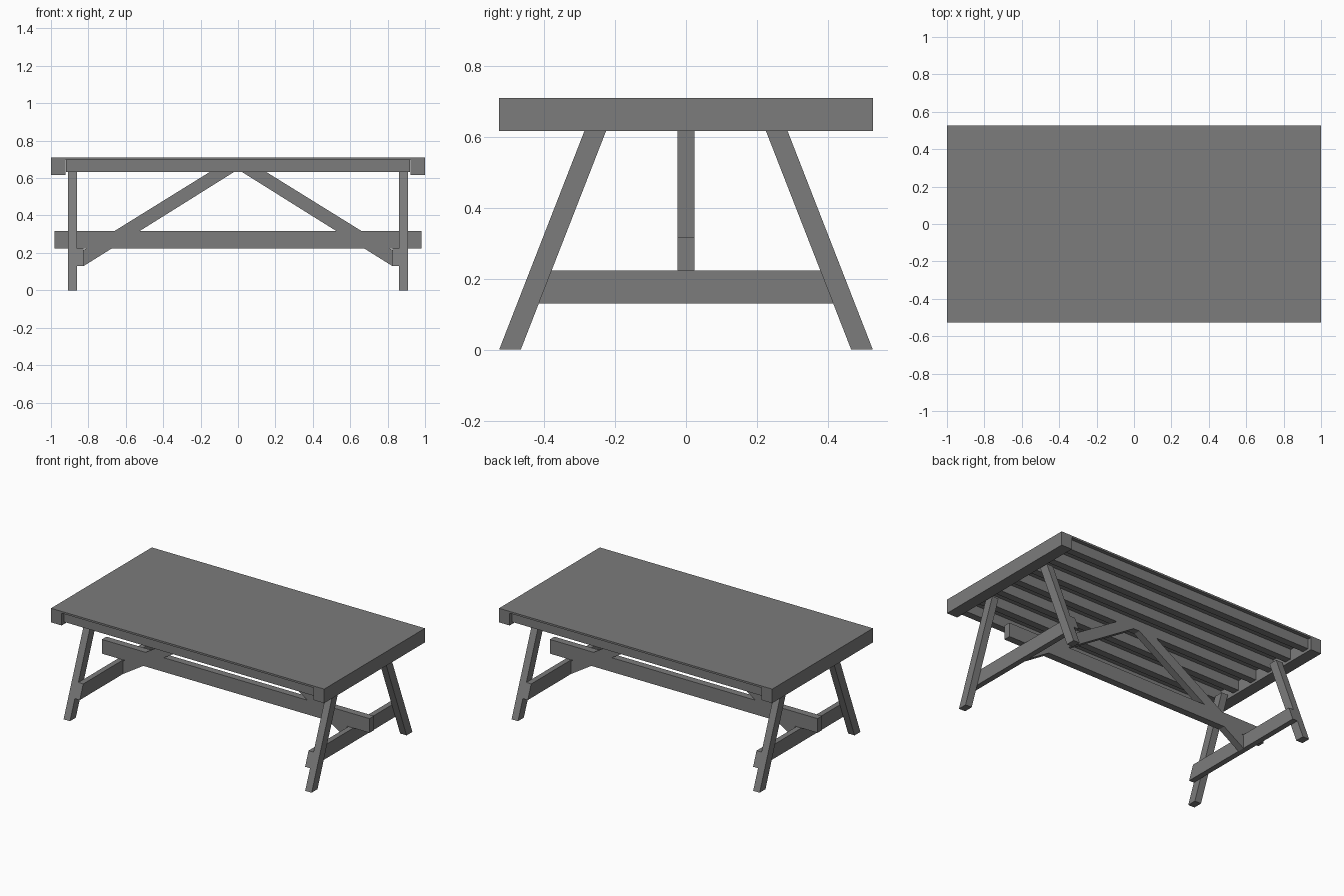
import bpy
import bmesh
from mathutils import Vector

cube = bpy.data.objects.get("Cube")
if cube:
    bpy.data.objects.remove(cube, do_unlink=True)

# Single wood-stain grey
GREY = (0.2, 0.2, 0.2, 1.0)
grey = bpy.data.materials.new("grey")
grey.use_nodes = True
grey.diffuse_color = GREY
grey.node_tree.nodes["Principled BSDF"].inputs["Base Color"].default_value = GREY


def prism(name, points, axis, low, high):
    """Extrude a flat outline along x (outline in y, z) or y (outline in x, z)."""
    bm = bmesh.new()
    place = (lambda a, b: (low, a, b)) if axis == "x" else (lambda a, b: (a, low, b))
    face = bm.faces.new([bm.verts.new(place(a, b)) for a, b in points])
    out = bmesh.ops.extrude_face_region(bm, geom=[face])
    shift = Vector((high - low, 0, 0)) if axis == "x" else Vector((0, high - low, 0))
    moved = [v for v in out["geom"] if isinstance(v, bmesh.types.BMVert)]
    bmesh.ops.translate(bm, verts=moved, vec=shift)
    bmesh.ops.recalc_face_normals(bm, faces=bm.faces)
    mesh = bpy.data.meshes.new(name)
    bm.to_mesh(mesh)
    bm.free()
    mesh.materials.append(grey)
    obj = bpy.data.objects.new(name, mesh)
    bpy.context.collection.objects.link(obj)
    return obj


def box(name, x, y, z):
    outline = [(x[0], z[0]), (x[1], z[0]), (x[1], z[1]), (x[0], z[1])]
    return prism(name, outline, "y", *y)


HALF_W = 0.527      # half depth of the table
HALF_T = 0.0235     # half thickness of the timber
SLAB_Z = 0.698      # underside of the top sheet
JOIST_Z = 0.632     # underside of the joists
BEAM_Z = (0.13, 0.223)
RAIL_Z = (0.223, 0.317)


def leg_y(z):
    """Outer edge of the splayed leg at height z."""
    return HALF_W - 0.39 * z


# Table top sheet and joists
box("table_top", (-1, 1), (-HALF_W, HALF_W), (SLAB_Z, 0.71))
JOISTS = 7
reach = 0.48
for i in range(JOISTS):
    y = -reach + 2 * reach * i / (JOISTS - 1)
    box(f"joist_{i + 1}", (-0.92, 0.92), (y - HALF_T, y + HALF_T), (JOIST_Z, SLAB_Z))

# Long stretcher resting on the cross beams
box("stretcher", (-0.98, 0.98), (-HALF_T, HALF_T), RAIL_Z)

for side, s in (("left", 1), ("right", -1)):
    # End board under the top
    box(f"end_board_{side}", sorted((s * 0.922, s)), (-HALF_W, HALF_W), (0.617, SLAB_Z))

    # Splayed legs
    for end, f in (("front", -1), ("back", 1)):
        outline = [(f * (leg_y(z) - inset), z)
                   for z, inset in ((0, 0), (0, 0.061), (JOIST_Z, 0.061), (JOIST_Z, 0))]
        prism(f"{end}_leg_{side}", outline, "x", s * 0.861, s * 0.908)

    # Cross beam, its ends trimmed to the leg slope
    low, high = BEAM_Z
    outline = [(-leg_y(low), low), (leg_y(low), low), (leg_y(high), high), (-leg_y(high), high)]
    prism(f"cross_beam_{side}", outline, "x", s * 0.825, s * 0.861)

    # Diagonal brace from the cross beam up to the joists
    outline = [(s * 0.022, JOIST_Z), (s * 0.152, JOIST_Z), (s * 0.825, 0.215), (s * 0.825, 0.13)]
    prism(f"brace_{side}", outline, "y", -HALF_T, HALF_T)
